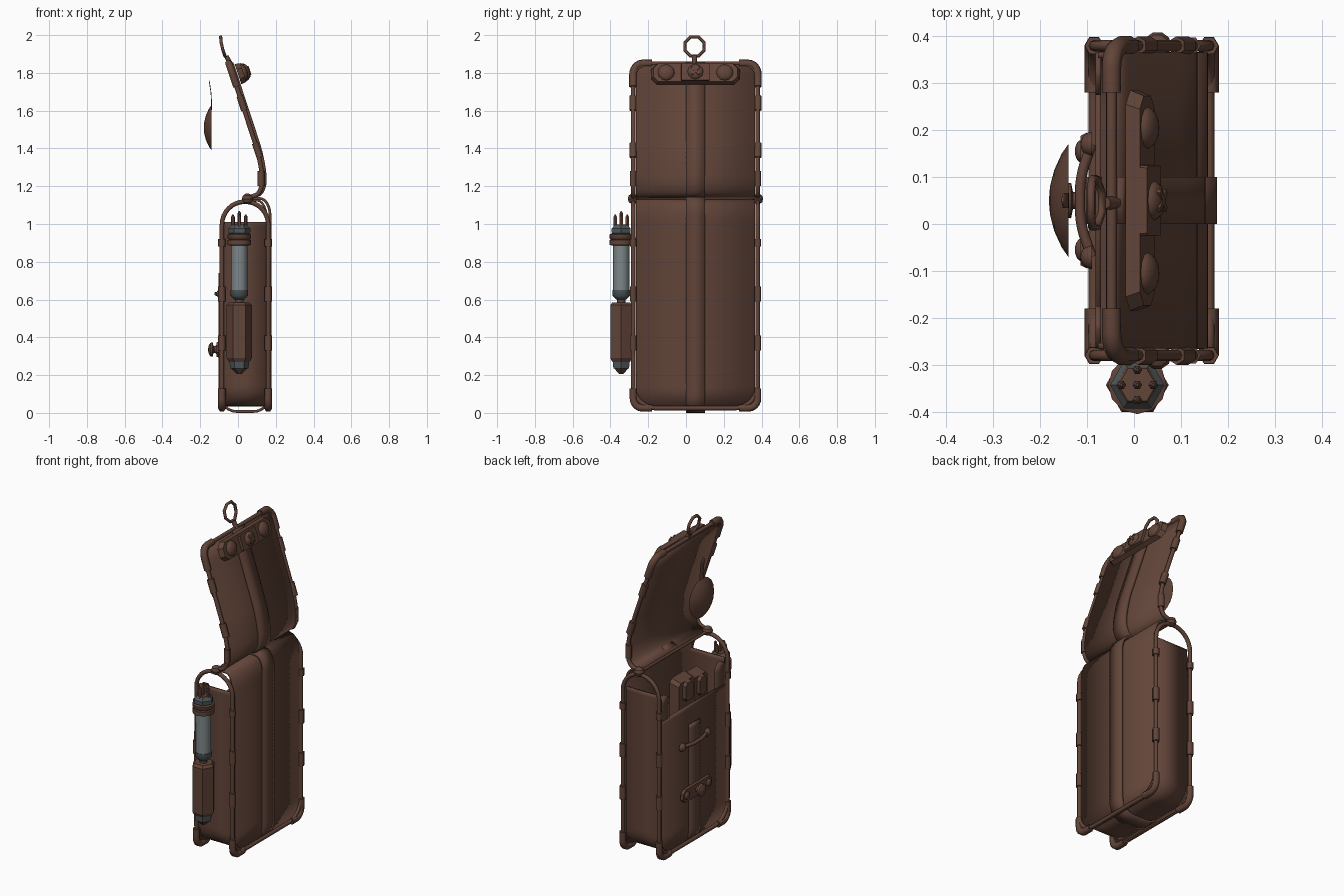
import bpy, bmesh, math
from mathutils import Vector, Matrix

if "Cube" in bpy.data.objects:
    bpy.data.objects.remove(bpy.data.objects["Cube"])


def material(name, rgb):
    m = bpy.data.materials.new(name)
    m.use_nodes = True
    m.diffuse_color = (*rgb, 1)
    m.node_tree.nodes["Principled BSDF"].inputs["Base Color"].default_value = (*rgb, 1)
    return m


BROWN = material("leather_brown", (0.12, 0.058, 0.04))
GLASS = material("glass_grey", (0.21, 0.24, 0.25))
STEEL = material("steel_grey", (0.075, 0.095, 0.1))
MID, HALF = 0.05, 0.33          # centre and half width of the pack along y
SIDES = (MID - HALF, MID + HALF)
Y = Vector((0, 1, 0))


def finish(name, bm, mat=BROWN, matrix=None, angle=35):
    bmesh.ops.recalc_face_normals(bm, faces=bm.faces)
    me = bpy.data.meshes.new(name)
    bm.to_mesh(me)
    bm.free()
    ob = bpy.data.objects.new(name, me)
    bpy.context.collection.objects.link(ob)
    me.materials.append(mat)
    if matrix:
        ob.matrix_world = matrix
    bpy.ops.object.select_all(action="DESELECT")
    ob.select_set(True)
    bpy.context.view_layer.objects.active = ob
    bpy.ops.object.shade_smooth_by_angle(angle=math.radians(angle))
    return ob


def rounded(points, r, closed=False, steps=6):
    """Path with its corners filleted."""
    pts = [Vector(p) for p in points]
    out = []
    for i, c in enumerate(pts):
        if not closed and i in (0, len(pts) - 1):
            out.append(c)
            continue
        a, b = pts[i - 1] - c, pts[(i + 1) % len(pts)] - c
        a = c + a.normalized() * min(r, a.length * 0.49)
        b = c + b.normalized() * min(r, b.length * 0.49)
        o = a + b - c
        for k in range(steps + 1):
            t = k / steps * math.pi / 2
            out.append(o + (a - o) * math.cos(t) + (b - o) * math.sin(t))
    return out


def resample(pts, step=0.02):
    out = []
    for a, b in zip(pts, pts[1:]):
        n = max(1, round((b - a).length / step))
        out += [a.lerp(b, k / n) for k in range(n)]
    return out + [pts[-1]]


def tube(name, pts, r, closed=False, sides=2, mat=BROWN):
    cu = bpy.data.curves.new(name, "CURVE")
    cu.dimensions = "3D"
    cu.bevel_depth, cu.bevel_resolution, cu.use_fill_caps = r, sides, True
    sp = cu.splines.new("POLY")
    sp.points.add(len(pts) - 1)
    for p, q in zip(sp.points, pts):
        p.co = (*q, 1)
    sp.use_cyclic_u = closed
    cu.materials.append(mat)
    ob = bpy.data.objects.new(name, cu)
    bpy.context.collection.objects.link(ob)


def ribbon(name, pts, across, half, thick, r_start=0, r_end=0):
    """Sheet swept along a path, with rounded corners at either end."""
    pts = resample(pts)
    run = [0]
    for a, b in zip(pts, pts[1:]):
        run.append(run[-1] + (b - a).length)
    bm = bmesh.new()
    last = None
    for p, d in zip(pts, run):
        w = half
        for r, e in ((r_start, d), (r_end, run[-1] - d)):
            if e < r:
                w -= r - math.sqrt(r * r - (r - e) ** 2)
        row = [bm.verts.new(p + across * w * s) for s in (-1, 1)]
        if last:
            bm.faces.new((last[0], last[1], row[1], row[0]))
        last = row
    ob = finish(name, bm)
    mod = ob.modifiers.new("thickness", "SOLIDIFY")
    mod.thickness, mod.offset = thick, 0
    return ob


def lathe(name, profile, matrix, sides=16, mat=BROWN, angle=35):
    """Turned part about local z from (radius, height) pairs."""
    bm = bmesh.new()
    rings = [[bm.verts.new((r * math.cos(k * math.tau / sides), r * math.sin(k * math.tau / sides), z))
              for k in range(sides)] for r, z in profile]
    for a, b in zip(rings, rings[1:]):
        for k in range(sides):
            j = (k + 1) % sides
            bm.faces.new((a[k], a[j], b[j], b[k]))
    bm.faces.new(rings[0])
    bm.faces.new(rings[-1])
    return finish(name, bm, mat, matrix, angle)


def plate(name, hw, hh, cut, depth, matrix):
    """Chamfered plate in local xy, rising along local z."""
    bm = bmesh.new()
    outline = [(hw, hh - cut), (hw - cut, hh)]
    outline += [(-x, y) for x, y in reversed(outline)]
    outline += [(-x, -y) for x, y in outline]
    face = bm.faces.new([bm.verts.new((x, y, 0)) for x, y in outline])
    top = bmesh.ops.extrude_face_region(bm, geom=[face])["geom"]
    top = [v for v in top if isinstance(v, bmesh.types.BMVert)]
    for v in top:
        v.co = (v.co.x * 0.95, v.co.y * 0.9, depth)
    finish(name, bm, BROWN, matrix)


def facing(origin, normal):
    """Frame with local z along the normal and local x along y."""
    n = Vector(normal).normalized()
    v = n.cross(Y)
    return Matrix.Translation(origin) @ Matrix((Y, v, n)).transposed().to_4x4()


def shift(m, x=0, y=0, z=0):
    return m @ Matrix.Translation((x, y, z))


def dome(name, r, h, m, sides=12):
    arc = [(r * math.cos(t * math.pi / 10), h * math.sin(t * math.pi / 10)) for t in range(5)]
    lathe(name, arc + [(r * 0.04, h)], m, sides)


FRONT, BACK = -0.085, 0.16

# Tube frame: two U-shaped loops joined by an arch on each side
loop = []
for x, ys in ((BACK, SIDES), (FRONT, SIDES[::-1])):
    for y, zs in ((ys[0], (1.118, 0.025)), (ys[1], (0.025, 1.118))):
        loop += [(x, y, z) for z in zs]
tube("body_frame", rounded(loop, 0.122, True, 8), 0.012, True)

# Leather bag: side and bottom wall, back panel over the arch, front panel
y0, y1 = MID - 0.31, MID + 0.31
ribbon("side_wall", rounded([(0.035, y0, 1.01), (0.035, y0, 0.04), (0.035, y1, 0.04), (0.035, y1, 1.01)], 0.1),
       Vector((1, 0, 0)), 0.112, 0.012)
ribbon("back_panel", rounded([(0.152, MID, 0.018), (0.152, MID, 1.125), (0.05, MID, 1.125)], 0.1),
       Y, 0.315, 0.012, r_start=0.11)
ribbon("front_panel", [Vector((-0.076, MID, 0.018)), Vector((-0.076, MID, 0.85))], Y, 0.315, 0.012, r_start=0.11)
for s in (-1, 1):
    ribbon("front_corner", [Vector((-0.076, MID + s * 0.27, z)) for z in (0.84, 1.0)], Y, 0.045, 0.012, r_end=0.04)

# Inner pockets
for y, x, hw, top in ((MID, -0.01, 0.08, 1.0), (0.24, 0.02, 0.07, 0.93), (-0.14, 0.03, 0.07, 0.95)):
    pocket = shift(facing((x, y, top - 0.2), (-1, 0, 0)), 0, 0, -0.03)
    plate("inner_pocket", hw, 0.2, 0.02, 0.06, pocket)
    plate("pocket_flap", hw * 0.5, 0.06, 0.02, 0.02, shift(pocket, 0, 0.12 if pocket[2][1] > 0 else -0.12, 0.06))

# Lid: panel, frame and outer strap follow one bent profile
profile = [(0.05, 1.138), (0.135, 1.165), (0.12, 1.34), (-0.048, 1.85)]
ribbon("lid_panel", rounded([(x, MID, z) for x, z in profile], 0.09), Y, 0.315, 0.014, 0.03, 0.08)
ribbon("lid_strap", rounded([(x + 0.014, MID, z + 0.003) for x, z in profile], 0.09), Y, 0.05, 0.02)
rim = [(x, SIDES[0], z) for x, z in profile] + [(x, SIDES[1], z) for x, z in profile[::-1]]
tube("lid_frame", rounded(rim, 0.09), 0.012)
up = Vector((-0.168, 0, 0.51)).normalized()
corner = Vector((-0.048, 0, 1.85))
for y, s in zip(SIDES, (1, -1)):
    c = corner + Y * y
    tube("lid_corner_sleeve", rounded([c - up * 0.13, c, c + Y * s * 0.1], 0.085), 0.021, sides=1)
    lathe("hinge_ball", [(0.008, -0.028), (0.024, -0.018), (0.03, 0), (0.024, 0.018), (0.008, 0.028)],
          Matrix.Translation((0.05, y, 1.133)), 10)
    for x, z in ((0.122, 1.24), (0.103, 1.39), (0.021, 1.64)):
        d = up * 0.04 if z > 1.3 else Vector((0, 0, 0.04))
        tube("lid_clip", [Vector((x, y, z)) - d, Vector((x, y, z)) + d], 0.02, sides=1)
    # Clips and corner sleeves on the body frame
    for x in (FRONT, BACK):
        for z, h in ((0.37, 0.04), (0.63, 0.04), (0.9, 0.02)):
            tube("body_clip", [Vector((x, y, z - h)), Vector((x, y, z + h))], 0.02, sides=1)
        tube("body_corner_sleeve", rounded([(x, y, 0.13), (x, y, 0.025), (x, y + s * 0.1, 0.025)], 0.098),
             0.021, sides=1)
tube("hinge_rod", [Vector((0.05, y, 1.13)) for y in SIDES], 0.009)

# Long strap around the body
ribbon("body_strap", rounded([(-0.095, MID, 0.74), (-0.095, MID, 0.007), (0.17, MID, 0.007),
                              (0.17, MID, 1.135), (0.06, MID, 1.135)], 0.09), Y, 0.05, 0.014)

# Lid badge with studs and a cross-headed screw
badge = facing((0.0, MID, 1.793), (0.51, 0, 0.168))
plate("lid_badge", 0.235, 0.057, 0.03, 0.03, badge)
plate("lid_badge_block", 0.078, 0.052, 0.005, 0.045, badge)
for s in (-1, 1):
    dome("badge_stud", 0.045, 0.025, shift(badge, s * 0.155, 0, 0.028))
dome("badge_screw", 0.042, 0.022, shift(badge, 0, 0, 0.044))
for a in (1, 3):
    plate("screw_cross", 0.03, 0.007, 0.002, 0.009,
          shift(badge, 0, 0, 0.058) @ Matrix.Rotation(a * math.pi / 4, 4, "Z"))

# Pull ring, bent towards the opening
ring = []
for k in range(8):
    a = (k + 0.5) * math.pi / 4
    z = 1.94 + 0.055 * math.sin(a)
    ring.append(Vector((-0.092 + 1.9 * (2 - z) ** 2, MID - 0.005 + 0.055 * math.cos(a), z)))
tube("pull_ring", ring, 0.009, True, 1)
tube("ring_stem", [Vector((-0.035, 0.045, 1.84)), Vector((-0.062, 0.045, 1.888))], 0.014, sides=1)

# Floating dished disc with a thin tongue
disc = facing((-0.14, MID, 1.51), (-1, 0, 0))
lathe("disc", [(0.12, 0), (0.1, 0.014), (0.065, 0.03), (0.03, 0.039), (0.005, 0.041)], disc, 20)
ribbon("disc_tongue", rounded([(-0.141, MID, 1.6), (-0.14, MID, 1.68), (-0.153, MID, 1.76)], 0.06),
       Y, 0.016, 0.004, r_end=0.015)

# Front latch: plate, knob and studs, with a ball-ended bar above
latch = facing((-0.1, MID, 0.335), (-1, 0, 0))
plate("latch_plate", 0.145, 0.042, 0.025, 0.014, latch)
lathe("latch_knob", [(0.02, 0), (0.018, 0.03), (0.038, 0.034), (0.036, 0.046), (0.02, 0.056), (0.005, 0.058)], latch, 12)
for s in (-1, 1):
    dome("latch_stud", 0.024, 0.014, shift(latch, s * 0.105, 0, 0.012))
    dome("bar_end", 0.026, 0.024, facing((-0.09, MID + s * 0.12, 0.63), (-1, 0, 0)))
tube("latch_bar", rounded([(-0.09, MID - 0.12, 0.63), (-0.115, MID - 0.05, 0.63), (-0.115, MID + 0.05, 0.63),
                           (-0.09, MID + 0.12, 0.63)], 0.03), 0.011)

# Side vial: hexagonal holder below, glass above, pronged cap
vial = Matrix.Translation((0.007, -0.343, 0))
parts = [
    ("vial_tip", BROWN, 6, [(0.012, 0.205), (0.048, 0.24)]),
    ("vial_foot", STEEL, 6, [(0.048, 0.235), (0.052, 0.275)]),
    ("vial_holder", BROWN, 6, [(0.054, 0.27), (0.067, 0.29), (0.067, 0.57), (0.054, 0.585)]),
    ("vial_neck", BROWN, 8, [(0.022, 0.58), (0.022, 0.61)]),
    ("glass_seat", STEEL, 12, [(0.026, 0.6), (0.046, 0.62), (0.046, 0.65)]),
    ("vial_glass", GLASS, 12, [(0.043, 0.645), (0.043, 0.89)]),
    ("lower_collar", BROWN, 12, [(0.046, 0.885), (0.062, 0.89), (0.062, 0.915), (0.05, 0.92)]),
    ("upper_collar", BROWN, 12, [(0.05, 0.915), (0.062, 0.925), (0.062, 0.945), (0.05, 0.95)]),
    ("vial_cap", STEEL, 6, [(0.05, 0.945), (0.058, 0.955), (0.058, 0.975), (0.045, 0.99)]),
]
for name, mat, sides, shape in parts:
    lathe(name, shape, vial, sides, mat, 50 if sides > 6 else 20)
for x, y, h in ((0, 0, 1.068), (0.034, 0, 1.05), (-0.034, 0, 1.05), (0, 0.032, 1.05), (0, -0.032, 1.05)):
    lathe("vial_prong", [(0.01, 0.98), (0.01, h - 0.012), (0.003, h)], vial @ Matrix.Translation((x, y, 0)), 6)
lathe("vial_top", [(0.048, 0.985), (0.04, 0.998)], vial, 6)
tube("vial_bracket", [Vector((0.007, -0.3, 0.915)), Vector((0.007, -0.26, 0.915))], 0.014)
